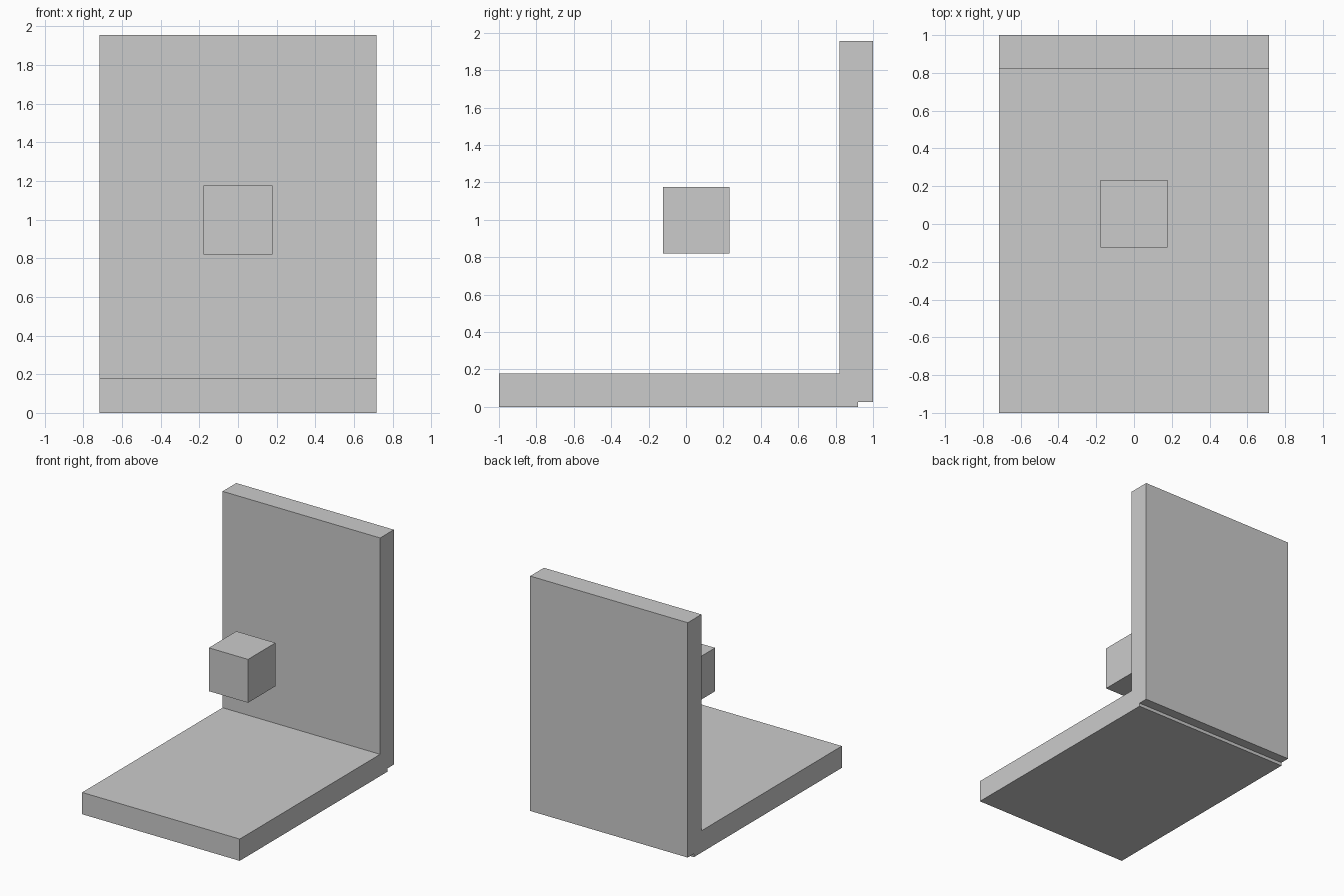
import bpy
import bmesh

if "Cube" in bpy.data.objects:
    bpy.data.objects.remove(bpy.data.objects["Cube"])


def extrude_profile(name, points, half_width):
    """Extrude a closed (y, z) profile symmetrically along x."""
    bm = bmesh.new()
    face = bm.faces.new([bm.verts.new((-half_width, y, z)) for y, z in points])
    result = bmesh.ops.extrude_face_region(bm, geom=[face])
    verts = [g for g in result["geom"] if isinstance(g, bmesh.types.BMVert)]
    bmesh.ops.translate(bm, verts=verts, vec=(2 * half_width, 0, 0))
    bmesh.ops.recalc_face_normals(bm, faces=bm.faces)
    mesh = bpy.data.meshes.new(name)
    bm.to_mesh(mesh)
    bm.free()
    obj = bpy.data.objects.new(name, mesh)
    bpy.context.collection.objects.link(obj)
    return obj


# Floor slab and back wall, with the small step under the back edge
extrude_profile("floor_and_back_wall", [
    (-1.0, 0.0), (0.92, 0.0), (0.92, 0.027), (1.0, 0.027),
    (1.0, 1.956), (0.822, 1.956), (0.822, 0.179), (-1.0, 0.179),
], 0.716)

# Floating cube in front of the wall
bpy.ops.mesh.primitive_cube_add(size=0.356, location=(0, 0.054, 0.998))
bpy.context.object.name = "floating_cube"
